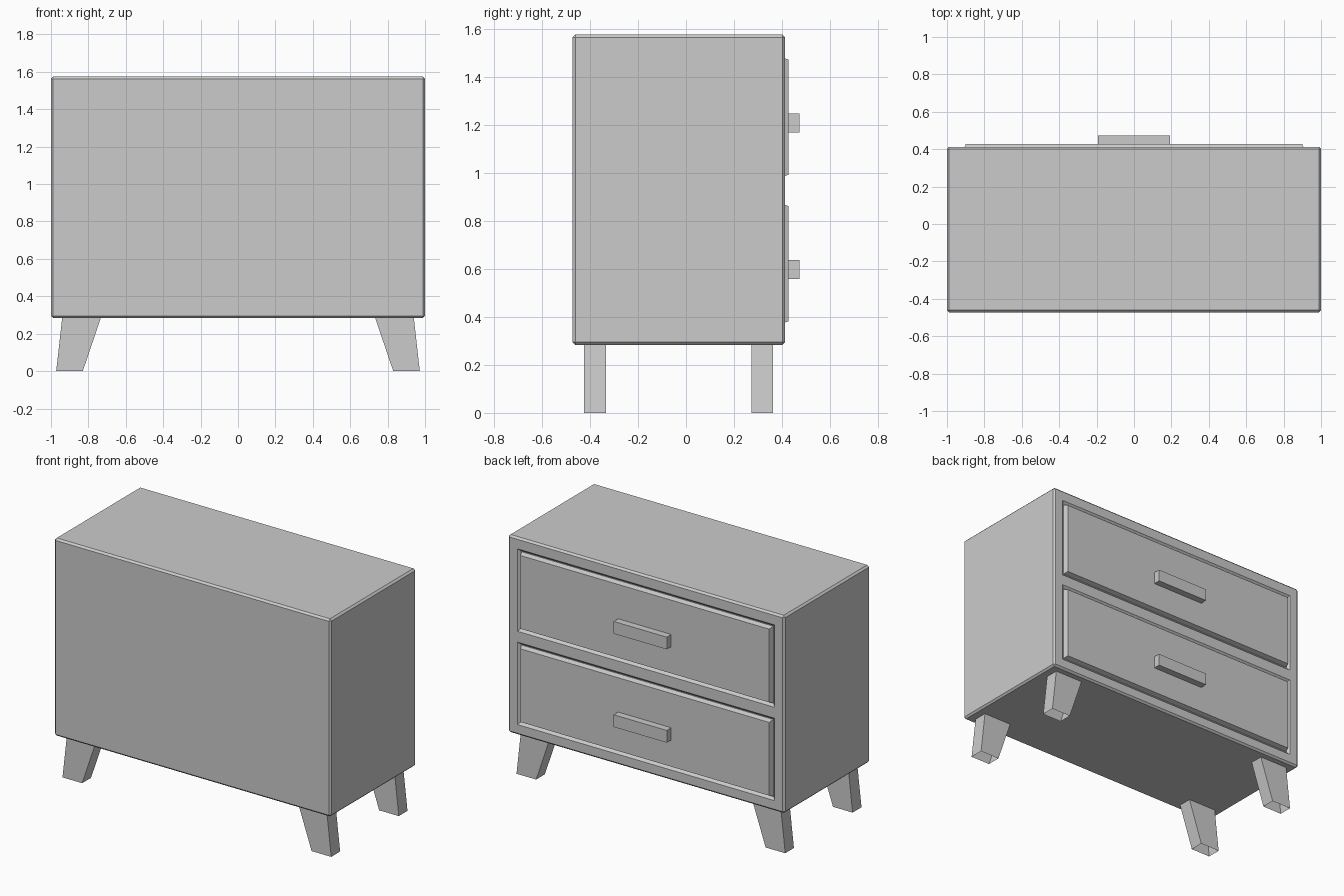
import bpy, bmesh

if "Cube" in bpy.data.objects:
    bpy.data.objects.remove(bpy.data.objects["Cube"], do_unlink=True)

grey = bpy.data.materials.new("plain grey")
grey.use_nodes = True
colour = (0.6, 0.6, 0.6, 1)
grey.diffuse_color = colour
grey.node_tree.nodes["Principled BSDF"].inputs["Base Color"].default_value = colour


def loft(name, first, second, skip_first=False):
    """Solid between two four-cornered rings."""
    bm = bmesh.new()
    a = [bm.verts.new(p) for p in first]
    b = [bm.verts.new(p) for p in second]
    for i in range(4):
        j = (i + 1) % 4
        bm.faces.new((a[i], a[j], b[j], b[i]))
    if not skip_first:
        bm.faces.new(a[::-1])
    bm.faces.new(b)
    bmesh.ops.recalc_face_normals(bm, faces=bm.faces)
    mesh = bpy.data.meshes.new(name)
    bm.to_mesh(mesh)
    bm.free()
    mesh.materials.append(grey)
    ob = bpy.data.objects.new(name, mesh)
    bpy.context.collection.objects.link(ob)
    return ob


def upright(half, z0, z1, y):
    return [(-half, y, z0), (half, y, z0), (half, y, z1), (-half, y, z1)]


def flat(x0, x1, y0, y1, z):
    return [(x0, y0, z), (x1, y0, z), (x1, y1, z), (x0, y1, z)]


# Cabinet with chamfered edges
BASE, TOP, FACE = 0.283, 1.575, 0.413
cabinet = loft("cabinet", flat(-1, 1, -0.473, FACE, BASE), flat(-1, 1, -0.473, FACE, TOP))
chamfer = cabinet.modifiers.new("chamfer", 'BEVEL')
chamfer.width, chamfer.segments = 0.012, 1

# Drawers sit in shallow sloping recesses, each with a bar handle
for label, z0, z1 in (("lower", 0.37, 0.873), ("upper", 0.98, 1.483)):
    cutter = loft(label + "_recess_cutter",
                  upright(0.915, z0 - 0.003, z1 + 0.003, FACE - 0.015),
                  upright(0.945, z0 - 0.033, z1 + 0.033, FACE + 0.015))
    cutter.hide_render = True
    cutter.hide_viewport = True
    cut = cabinet.modifiers.new(label + "_recess", 'BOOLEAN')
    cut.object, cut.solver = cutter, 'EXACT'
    loft(label + "_drawer",
         upright(0.912, z0, z1, FACE - 0.02),
         upright(0.9, z0 + 0.012, z1 - 0.012, 0.427))
    middle = (z0 + z1) / 2 - 0.025
    loft(label + "_handle",
         upright(0.192, middle - 0.04, middle + 0.04, 0.42),
         upright(0.192, middle - 0.04, middle + 0.04, 0.473))

# Splayed tapering legs, hollow underneath
for side, s in (("left", 1), ("right", -1)):
    for end, y0, y1 in (("front", -0.425, -0.333), ("back", 0.273, 0.363)):
        loft(f"{end}_{side}_leg",
             flat(s * 0.83, s * 0.972, y0, y1, 0),
             flat(s * 0.733, s * 0.94, y0, y1, BASE + 0.002), skip_first=True)
